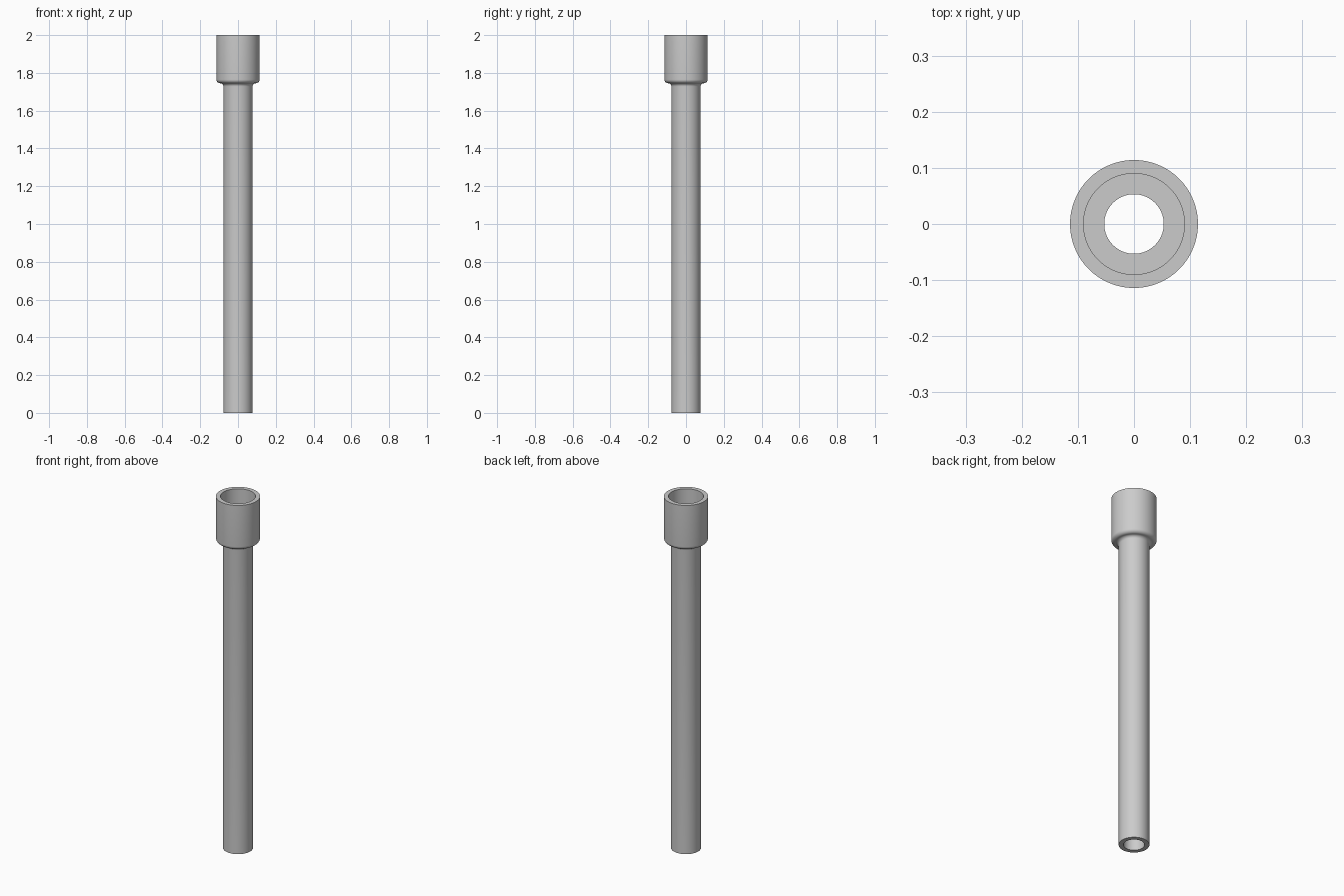
import bpy, bmesh, math
from mathutils import Vector

cube = bpy.data.objects.get("Cube")
if cube:
    bpy.data.objects.remove(cube, do_unlink=True)

# Dimensions
HEIGHT = 2.0
BORE, PIPE = 0.053, 0.077
SOCKET_IN, SOCKET_OUT = 0.09, 0.114
FLOOR, SHOULDER = 1.77, 1.745
ROUND, FILLET = 0.02, 0.017
SEGMENTS = 96

grey = bpy.data.materials.new("light_grey")
grey.use_nodes = True
grey.diffuse_color = (0.6, 0.6, 0.6, 1)
grey.node_tree.nodes["Principled BSDF"].inputs["Base Color"].default_value = (0.6, 0.6, 0.6, 1)


def arc(r, z, radius, start, end, steps=8):
    """Points of an arc in the radius-height plane, angles in degrees."""
    angles = [math.radians(start + (end - start) * i / steps) for i in range(steps + 1)]
    return [(r + radius * math.cos(a), z + radius * math.sin(a)) for a in angles]


# Closed wall section: pipe, filleted neck, rounded shoulder, socket, bore
profile = [(BORE, 0), (PIPE, 0)]
profile += arc(PIPE + FILLET, SHOULDER - FILLET, FILLET, 180, 90)
profile += arc(SOCKET_OUT - ROUND, SHOULDER + ROUND, ROUND, -90, 0)[1:]
profile += [(SOCKET_OUT, HEIGHT), (SOCKET_IN, HEIGHT), (SOCKET_IN, FLOOR), (BORE, FLOOR)]

# Pipe with socket end, revolved around the vertical axis
bm = bmesh.new()
verts = [bm.verts.new((r, 0, z)) for r, z in profile]
edges = [bm.edges.new((v, verts[(i + 1) % len(verts)])) for i, v in enumerate(verts)]
bmesh.ops.spin(bm, geom=verts + edges, cent=Vector(), axis=Vector((0, 0, 1)),
               angle=math.tau, steps=SEGMENTS, use_duplicate=False)
bmesh.ops.remove_doubles(bm, verts=bm.verts, dist=0.0001)
bmesh.ops.recalc_face_normals(bm, faces=bm.faces)

mesh = bpy.data.meshes.new("socket_pipe")
bm.to_mesh(mesh)
bm.free()
mesh.materials.append(grey)
pipe = bpy.data.objects.new("socket_pipe", mesh)
bpy.context.collection.objects.link(pipe)

# Smooth walls with crisp rims
bpy.ops.object.select_all(action="DESELECT")
pipe.select_set(True)
bpy.context.view_layer.objects.active = pipe
bpy.ops.object.shade_smooth_by_angle(angle=math.radians(30))
